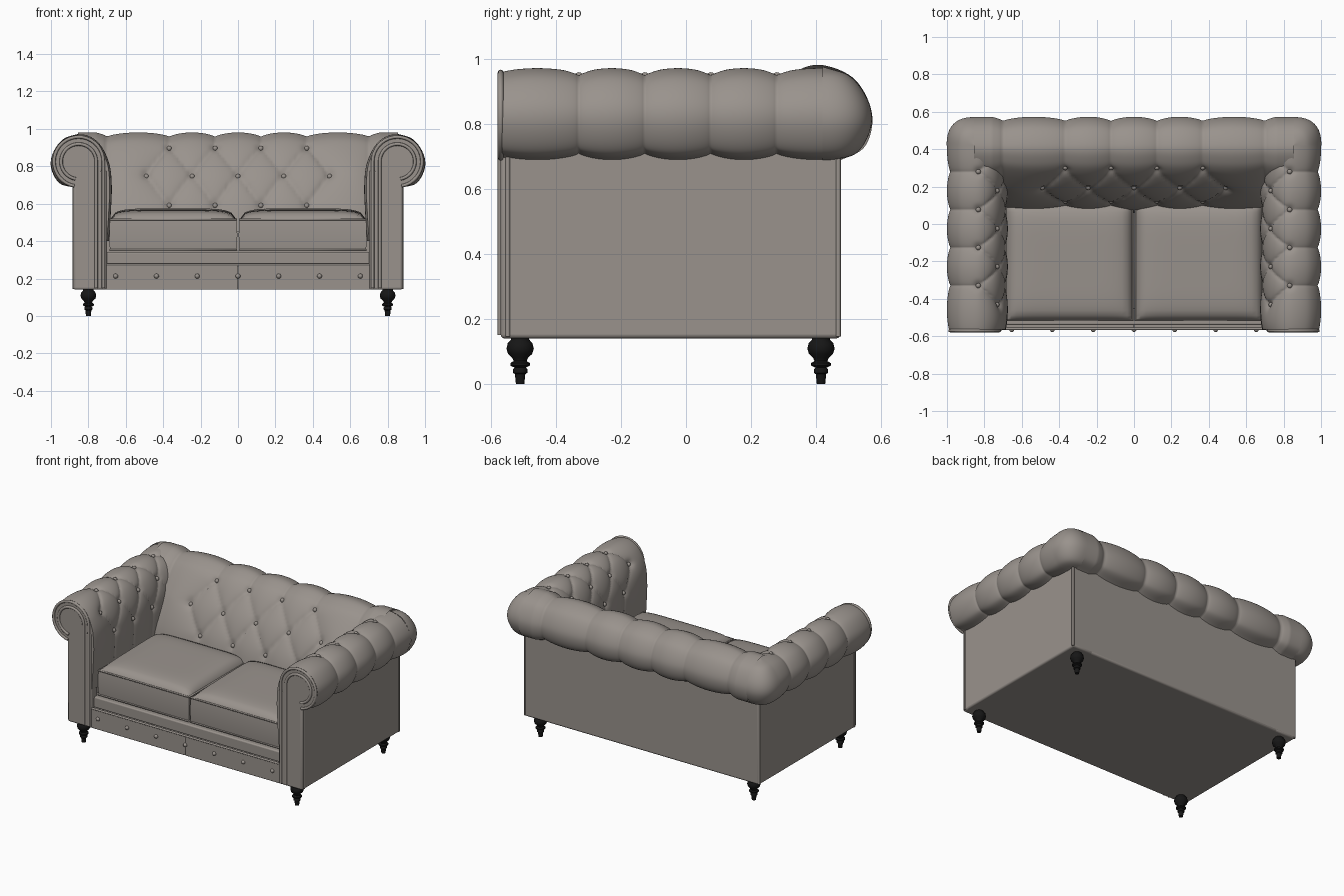
import bpy, bmesh, math
from mathutils import Vector

if "Cube" in bpy.data.objects:
    bpy.data.objects.remove(bpy.data.objects["Cube"])


def material(name, rgb, rough):
    m = bpy.data.materials.new(name)
    m.use_nodes = True
    m.diffuse_color = (*rgb, 1)
    bsdf = m.node_tree.nodes["Principled BSDF"]
    bsdf.inputs["Base Color"].default_value = (*rgb, 1)
    bsdf.inputs["Roughness"].default_value = rough
    return m


LEATHER = material("taupe leather", (0.32, 0.29, 0.265), 0.6)
BLACK = material("black wood", (0.008, 0.008, 0.008), 0.5)


def finish(name, bm, mat=LEATHER, bevel=0, angle=50):
    bmesh.ops.recalc_face_normals(bm, faces=bm.faces)
    mesh = bpy.data.meshes.new(name)
    bm.to_mesh(mesh)
    bm.free()
    mesh.materials.append(mat)
    ob = bpy.data.objects.new(name, mesh)
    bpy.context.collection.objects.link(ob)
    bpy.ops.object.select_all(action="DESELECT")
    ob.select_set(True)
    bpy.context.view_layer.objects.active = ob
    bpy.ops.object.shade_smooth_by_angle(angle=math.radians(angle))
    if bevel:
        mod = ob.modifiers.new("Bevel", "BEVEL")
        mod.width, mod.segments = bevel, 3
    return ob


def box(name, lo, hi, bevel=0.008):
    bm = bmesh.new()
    bmesh.ops.create_cube(bm, size=1)
    for v in bm.verts:
        v.co = [(a + b) / 2 + c * (b - a) for a, b, c in zip(lo, hi, v.co)]
    return finish(name, bm, bevel=bevel)


def piping(name, pts, radius=0.007, closed=False):
    cu = bpy.data.curves.new(name, "CURVE")
    cu.dimensions = "3D"
    cu.bevel_depth, cu.bevel_resolution, cu.use_fill_caps = radius, 2, True
    sp = cu.splines.new("POLY")
    sp.points.add(len(pts) - 1)
    for q, p in zip(sp.points, pts):
        q.co = (*p, 1)
    sp.use_cyclic_u = closed
    cu.materials.append(LEATHER)
    bpy.context.collection.objects.link(bpy.data.objects.new(name, cu))


def button(name, co, r=0.014):
    bm = bmesh.new()
    bmesh.ops.create_uvsphere(bm, u_segments=12, v_segments=8, radius=r)
    bmesh.ops.translate(bm, verts=bm.verts, vec=co)
    finish(name, bm)


def smooth_profile(ctrl, steps=9):
    """Catmull-Rom samples as (point, normal, arc length)."""
    c = [Vector(p) for p in ctrl]
    c = [2 * c[0] - c[1]] + c + [2 * c[-1] - c[-2]]
    pts = []
    for a, b, d, e in zip(c, c[1:], c[2:], c[3:]):
        for i in range(steps):
            t = i / steps
            pts.append(0.5 * (2 * b + (d - a) * t + (2 * a - 5 * b + 4 * d - e) * t * t
                              + (3 * b - a - 3 * d + e) * t ** 3))
    pts.append(c[-2])
    out, s = [], 0
    for i, p in enumerate(pts):
        s += (p - pts[i - 1]).length if i else 0
        tan = (pts[min(i + 1, len(pts) - 1)] - pts[max(i - 1, 0)]).normalized()
        out.append((p, Vector((-tan.y, tan.x)), s))
    return out


def grid_faces(bm, rows):
    for r0, r1 in zip(rows, rows[1:]):
        for i in range(len(r0) - 1):
            bm.faces.new((r0[i], r0[i + 1], r1[i + 1], r1[i]))


def tufted(name, ctrl, place, span, mid, pitch, end, row, gap, amp, end_rule, cap=False):
    """Sweep a profile along u with diamond tufting below and channels above."""
    prof = smooth_profile(ctrl)
    knots = [(mid + k * pitch / 2, row - j * gap)
             for j in range(3) for k in ((-4, -2, 0, 2, 4) if j == 1 else (-3, -1, 1, 3))]

    def depth(u, s):
        t = min(max((row - s) / gap, 0), 2)
        a = (u - mid) / pitch + 0.5
        edge = pitch * (1.5 + 0.5 * (1 - abs(1 - t)))
        w = abs(u - mid)
        if w < edge:
            h = abs(math.sin(math.pi * (a + t / 2)) * math.sin(math.pi * (a - t / 2))) ** 0.33
        else:
            h = end_rule(u, (w - edge) / (end - edge)) ** 0.6
        dimple = sum(math.exp(-((u - ku) ** 2 + (s - ks) ** 2) / 0.0005) for ku, ks in knots)
        return amp * (1 - h) + 0.012 * dimple

    bm, rows, n = bmesh.new(), [], 180
    for i in range(n + 1):
        u = span[0] + (span[1] - span[0]) * i / n
        rows.append([bm.verts.new(place(u, p - nrm * depth(u, s))) for p, nrm, s in prof])
    grid_faces(bm, rows)
    if cap:
        bm.faces.new(rows[0])
    finish(name, bm, angle=70)
    for ku, ks in knots:
        p, nrm, s = min(prof, key=lambda q: abs(q[2] - ks))
        button(name + "_button", place(ku, p - nrm * (amp + 0.006)))


# Tufted backrest with rolled top
back_ctrl = [(0.06, 0.45), (0.095, 0.6), (0.17, 0.76), (0.27, 0.905), (0.34, 0.962),
             (0.42, 0.98), (0.52, 0.935), (0.572, 0.83), (0.55, 0.73), (0.47, 0.685)]
tufted("backrest", back_ctrl, lambda u, p: (u, p.x, p.y), (-0.855, 0.855), 0, 0.245, 0.7,
       0.515, 0.18, 0.024,
       lambda u, f: math.sin(math.pi * f) if f < 1 else min((abs(u) - 0.7) / 0.06, 1))

# Arms, corners, posts and side panels
arm_ctrl = [(0.69, 0.4), (0.68, 0.55), (0.675, 0.7), (0.69, 0.82), (0.745, 0.925), (0.83, 0.97),
            (0.93, 0.945), (0.99, 0.87), (0.997, 0.79), (0.955, 0.71), (0.875, 0.688)]
corner_ctrl = [(0, 0.975), (0.085, 0.945), (0.14, 0.87), (0.149, 0.79), (0.105, 0.71), (0.02, 0.685)]
for side, sx in (("left", 1), ("right", -1)):
    tufted(side + "_arm", arm_ctrl, lambda u, p: (sx * p.x, u, p.y), (-0.565, 0.42), -0.025,
           0.203, 0.56, 0.64, 0.16, 0.02,
           lambda u, f: math.sin(math.pi * (min(f, 0.5) if u > 0 else min(f, 0.96))), cap=True)

    # Rounded rear corner of the roll
    bm, rows = bmesh.new(), []
    for i in range(25):
        th = math.pi / 2 * i / 24
        cx, cy = max(math.cos(th), 0) ** 0.8, max(math.sin(th), 0) ** 0.8
        rows.append([bm.verts.new((sx * (0.85 + p.x * cx), 0.42 + p.x * cy, p.y))
                     for p, _, _ in smooth_profile(corner_ctrl)])
    grid_faces(bm, rows)
    bmesh.ops.remove_doubles(bm, verts=bm.verts, dist=0.0001)
    finish(side + "_rear_corner", bm, angle=70)

    xs = sorted((sx * 0.72, sx * 0.88))
    box(side + "_side_panel", (xs[0], -0.54, 0.14), (xs[1], 0.475, 0.74), 0.012)
    xs = sorted((sx * 0.7, sx * 0.88))
    box(side + "_front_post", (xs[0], -0.57, 0.14), (xs[1], -0.5, 0.78), 0.012)

    # Scroll face on the front of the roll
    bm = bmesh.new()
    bmesh.ops.create_cone(bm, cap_ends=True, segments=40, radius1=0.132, radius2=0.132, depth=0.03)
    for v in bm.verts:
        v.co = (sx * 0.852 + v.co.x, -0.555 + v.co.z, 0.825 + v.co.y)
    finish(side + "_scroll_face", bm, bevel=0.006)
    for r, x in ((0.132, 0.72), (0.094, 0.758)):
        arc = [math.radians(180 - 10 * k) for k in range(27)]
        path = [(sx * x, -0.57, 0.15)]
        path += [(sx * (0.852 + r * math.cos(a)), -0.57, 0.825 + r * math.sin(a)) for a in arc]
        piping(side + "_scroll_piping", path, 0.009)
    for y in (-0.548, 0.468):
        piping(side + "_panel_piping", [(sx * 0.876, y, 0.145), (sx * 0.876, y, 0.7)], 0.008)

# Body
box("base", (-0.86, -0.53, 0.14), (0.86, 0.47, 0.34))
box("back_panel", (-0.875, 0.3, 0.14), (0.875, 0.475, 0.74), 0.012)
box("upper_rail", (-0.72, -0.54, 0.27), (0.72, -0.45, 0.342))
for x0, x1 in ((-0.755, 0), (0, 0.755)):
    box("front_rail", (x0, -0.565, 0.14), (x1, -0.45, 0.272), 0.005)
piping("rail_piping", [(-0.75, -0.56, 0.272), (0.75, -0.56, 0.272)], 0.007)
for k in range(-3, 4):
    button("rail_button", (k * 0.218, -0.565, 0.213), 0.013)

# Seat cushions with crowned tops and piped edges
for side, sx in (("left", 1), ("right", -1)):
    bm = bmesh.new()
    bmesh.ops.create_cube(bm, size=2)
    bmesh.ops.subdivide_edges(bm, edges=bm.edges, cuts=23, use_grid_fill=True)
    for v in bm.verts:
        x, y, z = v.co
        crown = max(0, (1 - x ** 6) * (1 - y ** 6)) ** 0.5 if z > 0.99 else 0
        bulge = 1 + 0.012 * (1 - z * z)
        v.co = (sx * 0.346 + 0.338 * x * bulge, -0.2 + 0.315 * y * bulge,
                0.432 + 0.084 * z + crown * (0.055 + 0.008 * y))
    finish(side + "_seat_cushion", bm, angle=55)
    for z in (0.352, 0.516):
        loop = [(sx * 0.346 + 0.338 * a, -0.2 + 0.315 * b, z)
                for a, b in ((-1, -1), (1, -1), (1, 1), (-1, 1))]
        piping(side + "_cushion_piping", loop, 0.006, True)

# Turned legs
leg_ctrl = [(0, 0), (0.013, 0), (0.016, 0.03), (0.022, 0.034), (0.022, 0.045), (0.017, 0.05),
            (0.03, 0.056), (0.03, 0.064), (0.02, 0.07), (0.024, 0.08), (0.037, 0.092),
            (0.042, 0.108), (0.038, 0.125), (0.028, 0.136), (0.028, 0.145)]
for x in (-0.8, 0.8):
    for y in (-0.51, 0.415):
        bm = bmesh.new()
        rows = [[bm.verts.new((x + r * math.cos(k * math.pi / 12),
                               y + r * math.sin(k * math.pi / 12), z)) for k in range(25)]
                for r, z in leg_ctrl]
        grid_faces(bm, rows)
        bmesh.ops.remove_doubles(bm, verts=bm.verts, dist=0.0001)
        finish("leg", bm, BLACK)
